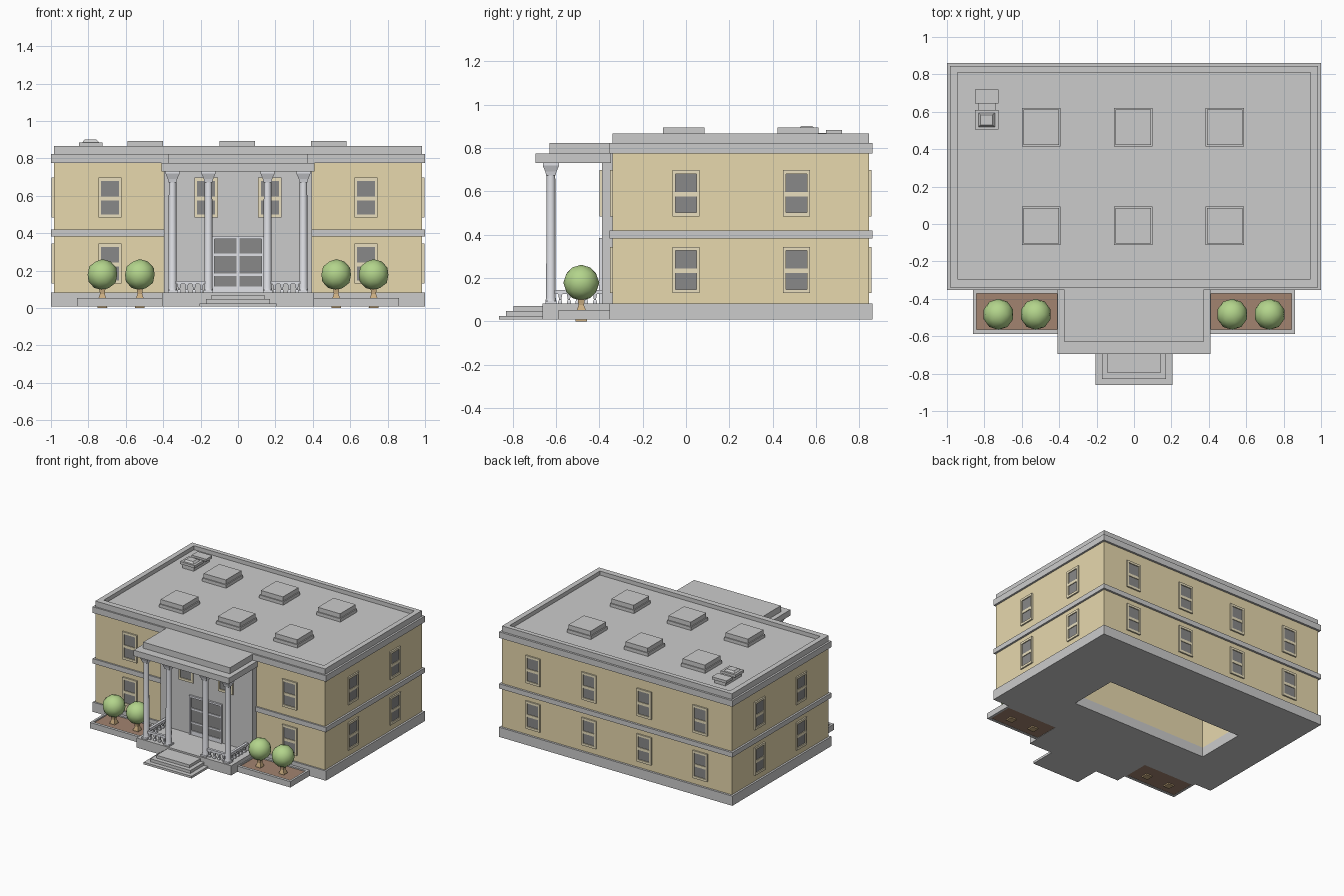
import bpy, bmesh, math
from mathutils import Matrix, Vector

if "Cube" in bpy.data.objects:
    bpy.data.objects.remove(bpy.data.objects["Cube"])


def mat(name, r, g, b):
    m = bpy.data.materials.new(name)
    m.diffuse_color = (r, g, b, 1)
    m.use_nodes = True
    m.node_tree.nodes["Principled BSDF"].inputs["Base Color"].default_value = m.diffuse_color
    return m


WALL = mat("wall_tan", 0.80, 0.69, 0.42)
CREAM = mat("window_cream", 0.82, 0.74, 0.52)
GLASS = mat("glass_grey", 0.25, 0.25, 0.25)
PALE = mat("pale_stone", 0.75, 0.76, 0.80)
SOIL = mat("soil", 0.36, 0.23, 0.16)
BARK = mat("bark", 0.60, 0.42, 0.22)
LEAF = mat("leaf", 0.45, 0.66, 0.26)


def finish(name, bm, mats=(), matrix=None, smooth=False):
    bmesh.ops.recalc_face_normals(bm, faces=bm.faces)
    me = bpy.data.meshes.new(name)
    bm.to_mesh(me)
    bm.free()
    for m in mats:
        me.materials.append(m)
    if smooth:
        me.polygons.foreach_set("use_smooth", [True] * len(me.polygons))
    ob = bpy.data.objects.new(name, me)
    if matrix:
        ob.matrix_world = matrix
    bpy.context.collection.objects.link(ob)
    return ob


def boxes(name, parts, mats=(), matrix=None):
    """Each part: x0, x1, y0, y1, z0, z1 and an optional material index."""
    bm = bmesh.new()
    for p in parts:
        lo, hi = Vector(p[0:6:2]), Vector(p[1:6:2])
        t = Matrix.Translation((lo + hi) / 2) @ Matrix.Diagonal((*(hi - lo), 1))
        old = set(bm.faces)
        bmesh.ops.create_cube(bm, size=1, matrix=t)
        for f in bm.faces:
            if f not in old:
                f.material_index = p[6] if len(p) > 6 else 0
    return finish(name, bm, mats, matrix)


def ring(name, outer, inner, z0, z1, mats=()):
    """Rectangular tube; rectangles are x0, x1, y0, y1."""
    bm = bmesh.new()
    loops = []
    for (x0, x1, y0, y1), z in ((outer, z0), (outer, z1), (inner, z1), (inner, z0)):
        loops.append([bm.verts.new((x, y, z)) for x, y in
                      ((x0, y0), (x1, y0), (x1, y1), (x0, y1))])
    for a in range(4):
        p, q = loops[a], loops[(a + 1) % 4]
        for i in range(4):
            j = (i + 1) % 4
            bm.faces.new((p[i], p[j], q[j], q[i]))
    return finish(name, bm, mats)


def turned(name, profile, sides, loc, mats=(), smooth=False, turn=0.0):
    """Stack of polygon sections from (radius, z) points."""
    bm = bmesh.new()
    rows = [[bm.verts.new((r * math.cos(turn + 2 * math.pi * i / sides),
                           r * math.sin(turn + 2 * math.pi * i / sides), z))
             for i in range(sides)] for r, z in profile]
    for a, b in zip(rows, rows[1:]):
        for i in range(sides):
            j = (i + 1) % sides
            f = bm.faces.new((a[i], a[j], b[j], b[i]))
            f.smooth = smooth
    bm.faces.new(rows[0])
    bm.faces.new(rows[-1])
    return finish(name, bm, mats, Matrix.Translation(loc))


SQ = math.pi / 4
WELL = (-0.65, 0.525, -0.02, 0.37)
WIDE = (-1, 1, -0.352, 0.861)
BODY = (-0.985, 0.985, -0.34, 0.845)

# Main block, hollow up the middle
ring("foundation", WIDE, WELL, 0.008, 0.083)
ring("walls", BODY, WELL, 0.083, 0.778, [WALL])
ring("floor_band", WIDE, (-0.97, 0.97, -0.325, 0.83), 0.383, 0.42)
boxes("cornice", [(*WIDE, 0.775, 0.822)])
ring("parapet", BODY, (-0.945, 0.945, -0.295, 0.81), 0.822, 0.866)
boxes("roof_deck", [(-0.95, 0.95, -0.3, 0.815, 0.815, 0.835)])

# Roof hatches
for y in (-0.01, 0.517):
    for x in (-0.495, -0.005, 0.485):
        boxes("roof_hatch", [(x - .103, x + .103, y - .103, y + .103, 0.833, 0.86),
                             (x - .095, x + .095, y - .095, y + .095, 0.86, 0.894)])

# Roof vent
boxes("vent_body", [(-.835, -.74, .515, .71, .833, .868),
                    (-.85, -.725, .645, .72, .862, .882),
                    (-.85, -.725, .505, .61, .866, .886)])
cap = turned("vent_cap", [(0.065, 0.884), (0.045, 0.9)], 4, (-.788, .557, 0), turn=SQ)
cap.scale.y = 0.85

# Windows, in local space facing -y
W, H = 0.062, 0.214


def window(x, y, z, deg):
    m = Matrix.Translation((x, y, z)) @ Matrix.Rotation(math.radians(deg), 4, "Z")
    boxes("window", [(-W, -W + .014, -.011, .005, 0, H), (W - .014, W, -.011, .005, 0, H),
                     (-W + .014, W - .014, -.011, .005, H - .017, H),
                     (-W + .014, W - .014, -.011, .005, 0, .018),
                     (-W + .014, W - .014, -.009, .005, .092, .113),
                     (-W + .014, W - .014, -.004, .005, .018, H - .017, 1)],
          [CREAM, GLASS], m)


for z in (0.13, 0.483):
    for s in (-1, 1):
        window(s * 0.685, -0.34, z, 0)
        for x in (0.236, 0.717):
            window(s * x, 0.845, z, 180)
        for y in (0.0, 0.51):
            window(s * 0.985, y, z, s * 90)
for x in (-0.17, 0.17):
    window(x, -0.388, 0.483, 0)

# Entrance panel and double door
boxes("entrance_wall", [(-.395, .395, -.388, -.335, .08, .775)])
boxes("door", [(-.14, -.125, -.402, -.38, .083, .385), (.125, .14, -.402, -.38, .083, .385),
               (-.125, .125, -.402, -.38, .37, .385), (-.125, .125, -.399, -.38, .083, .115),
               (-.008, .008, -.399, -.38, .115, .37),
               (-.125, -.008, -.398, -.38, .277, .29), (.008, .125, -.398, -.38, .277, .29),
               (-.125, -.008, -.398, -.38, .172, .184), (.008, .125, -.398, -.38, .172, .184),
               (-.125, .125, -.392, -.38, .115, .37, 1)], [PALE, GLASS])

# Portico base, steps and roof
boxes("portico_base", [(-.405, .405, -.662, -.345, .008, .083)])
boxes("steps", [(-.205, .205, -.862, -.655, .008, .025),
                (-.172, .172, -.829, -.655, .025, .048),
                (-.142, .142, -.796, -.655, .048, .07)])
boxes("portico_roof", [(-.408, .408, -.695, -.345, .73, .775),
                       (-.372, .372, -.63, -.34, .775, .822)])

# Columns
for x in (-.35, -.158, .158, .35):
    at = (x, -.623, 0)
    turned("column_base", [(.036, .083), (.036, .095)], 4, at, [PALE], turn=SQ)
    turned("column_shaft", [(.025, .095), (.022, .11), (.02, .675)], 16, at, [PALE], True)
    turned("column_capital", [(.03, .672), (.036, .69), (.053, .718), (.053, .731)],
           4, at, [PALE], turn=SQ)


# Balustrades
def baluster(x, y):
    turned("baluster", [(.013, .083), (.013, .092), (.007, .1), (.014, .128)],
           4, (x, y, 0), [PALE], turn=SQ)


for s in (-1, 1):
    a, b = sorted((s * .17, s * .34))
    boxes("front_rail", [(a, b, -.633, -.613, .127, .145)], [PALE])
    a, b = sorted((s * .34, s * .36))
    boxes("side_rail", [(a, b, -.61, -.385, .127, .145)], [PALE])
    for i in range(4):
        baluster(s * (.195 + .04 * i), -.623)
    for i in range(5):
        baluster(s * .35, -.58 + .04 * i)

# Planters with trees
for s in (-1, 1):
    a, b = sorted((s * .40, s * .86))
    ia, ib = sorted((s * .412, s * .843))
    ring("planter", (a, b, -.587, -.345), (ia, ib, -.565, -.372), .008, .053)
    boxes("planter_soil", [(ia, ib, -.565, -.372, .01, .043)], [SOIL])
    for x in (.525, .725):
        turned("trunk", [(.037, 0), (.03, .05), (.018, .075), (.026, .12)], 4,
               (s * x, -.483, 0), [BARK], turn=SQ)
        bm = bmesh.new()
        bmesh.ops.create_icosphere(bm, subdivisions=2, radius=.083)
        finish("tree_crown", bm, [LEAF], Matrix.Translation((s * x, -.483, .178)), True)
